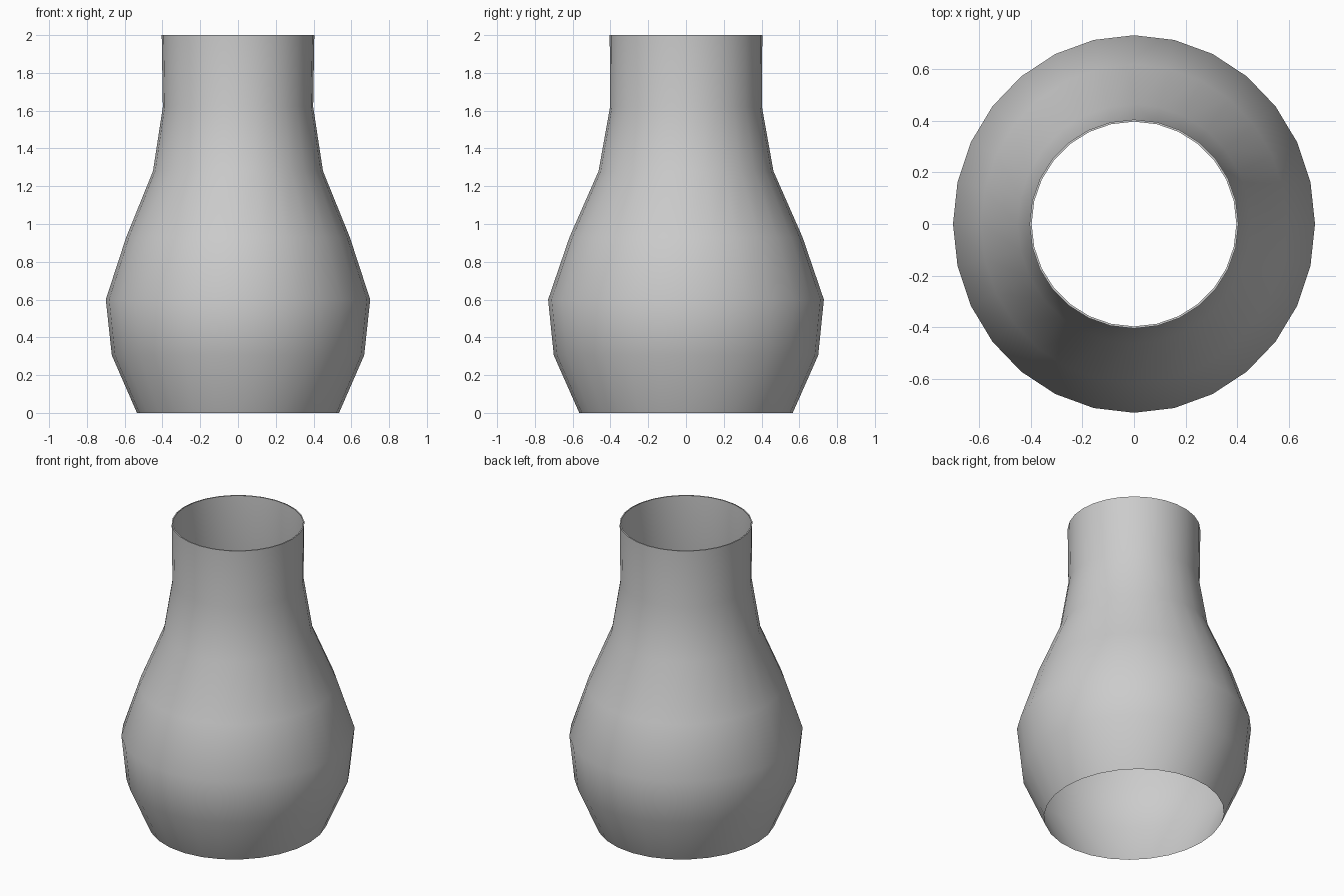
import bpy, bmesh, math

if "Cube" in bpy.data.objects:
    bpy.data.objects.remove(bpy.data.objects["Cube"])

SIDES = 28
# vase profile: (x radius, y radius, height)
PROFILE = [
    (0.535, 0.565, 0.0), (0.668, 0.70, 0.305), (0.70, 0.73, 0.60),
    (0.592, 0.617, 0.93), (0.45, 0.463, 1.28), (0.398, 0.402, 1.62),
    (0.404, 0.404, 2.0), (0.396, 0.396, 2.0),
]

# open tube lofted through the elliptical rings, with a narrow rolled-in rim
bm = bmesh.new()
rings = []
for rx, ry, z in PROFILE:
    angles = [2 * math.pi * i / SIDES for i in range(SIDES)]
    rings.append([bm.verts.new((rx * math.cos(a), ry * math.sin(a), z)) for a in angles])
for low, high in zip(rings, rings[1:]):
    for i in range(SIDES):
        j = (i + 1) % SIDES
        bm.faces.new((low[i], low[j], high[j], high[i]))

mesh = bpy.data.meshes.new("vase")
bm.to_mesh(mesh)
bm.free()
vase = bpy.data.objects.new("vase", mesh)
bpy.context.collection.objects.link(vase)

# smooth body, crisp rim
vase.select_set(True)
bpy.context.view_layer.objects.active = vase
bpy.ops.object.shade_smooth_by_angle(angle=math.radians(50))
